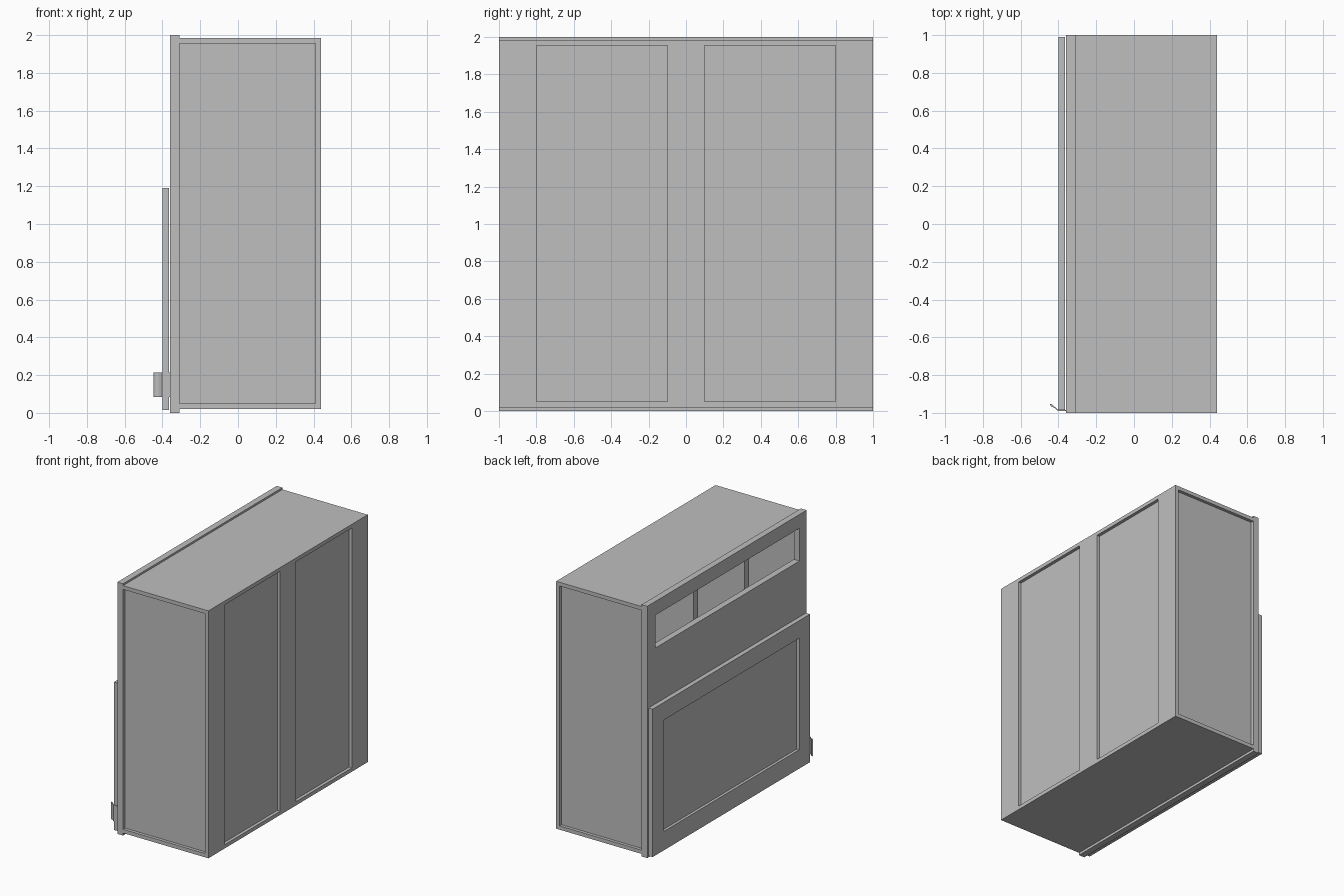
import bpy
import bmesh
from mathutils import Vector

cube = bpy.data.objects.get("Cube")
if cube:
    bpy.data.objects.remove(cube, do_unlink=True)

grey = bpy.data.materials.new("plain grey")
grey.use_nodes = True
colour = (0.52, 0.52, 0.52, 1)
grey.diffuse_color = colour
grey.node_tree.nodes["Principled BSDF"].inputs["Base Color"].default_value = colour


def finish(name, bm):
    bmesh.ops.recalc_face_normals(bm, faces=bm.faces)
    mesh = bpy.data.meshes.new(name)
    bm.to_mesh(mesh)
    bm.free()
    mesh.materials.append(grey)
    obj = bpy.data.objects.new(name, mesh)
    bpy.context.collection.objects.link(obj)
    return obj


def box(name, x, y, z):
    """Box from (min, max) ranges on each axis."""
    bm = bmesh.new()
    bmesh.ops.create_cube(bm, size=1)
    for v in bm.verts:
        v.co = Vector([r[0] if c < 0 else r[1] for c, r in zip(v.co, (x, y, z))])
    return finish(name, bm)


def carve(obj, *ranges):
    """Cut a box-shaped hollow out of a part."""
    cutter = box("cutter", *ranges)
    cutter.hide_render = True
    mod = obj.modifiers.new("carve", "BOOLEAN")
    mod.operation = "DIFFERENCE"
    mod.solver = "EXACT"
    mod.object = cutter
    bpy.context.view_layer.objects.active = obj
    bpy.ops.object.modifier_apply(modifier=mod.name)
    bpy.data.objects.remove(cutter, do_unlink=True)


# Cabinet body with recessed end panels and two recessed long panels
body = box("cabinet_body", (-0.31, 0.44), (-1, 1), (0.02, 1.985))
panel_z = (0.05, 1.955)
for side in (-1, 1):
    carve(body, (-0.309, 0.41), sorted((side * 0.975, side * 1.1)), panel_z)
    carve(body, (0.415, 0.6), sorted((side * 0.1, side * 0.8)), panel_z)

# Three open compartments separated by dividers
for y in ((-0.95, -0.35), (-0.29, 0.29), (0.35, 0.95)):
    carve(body, (-0.4, 0.39), y, (1.25, 1.94))

# Face frame with one long opening
frame = box("face_frame", (-0.36, -0.31), (-1, 1), (0, 2))
carve(frame, (-0.5, -0.2), (-0.91, 0.9), (1.63, 1.89))

# Fold-down door with a sunken panel
door = box("door", (-0.4, -0.364), (-0.985, 0.99), (0.015, 1.19))
carve(door, (-0.5, -0.378), (-0.85, 0.85), (0.165, 1.05))

# Bent latch handle, extruded upward from its outline
outline = [(-0.36, -0.99), (-0.402, -0.99), (-0.422, -0.972), (-0.437, -0.967),
           (-0.447, -0.955), (-0.437, -0.952), (-0.424, -0.964), (-0.4, -0.984),
           (-0.36, -0.984)]
bm = bmesh.new()
face = bm.faces.new([bm.verts.new((x, y, 0.085)) for x, y in outline])
top = bmesh.ops.extrude_face_region(bm, geom=[face])["geom"]
bmesh.ops.translate(bm, vec=(0, 0, 0.13),
                    verts=[g for g in top if isinstance(g, bmesh.types.BMVert)])
finish("latch_handle", bm)
